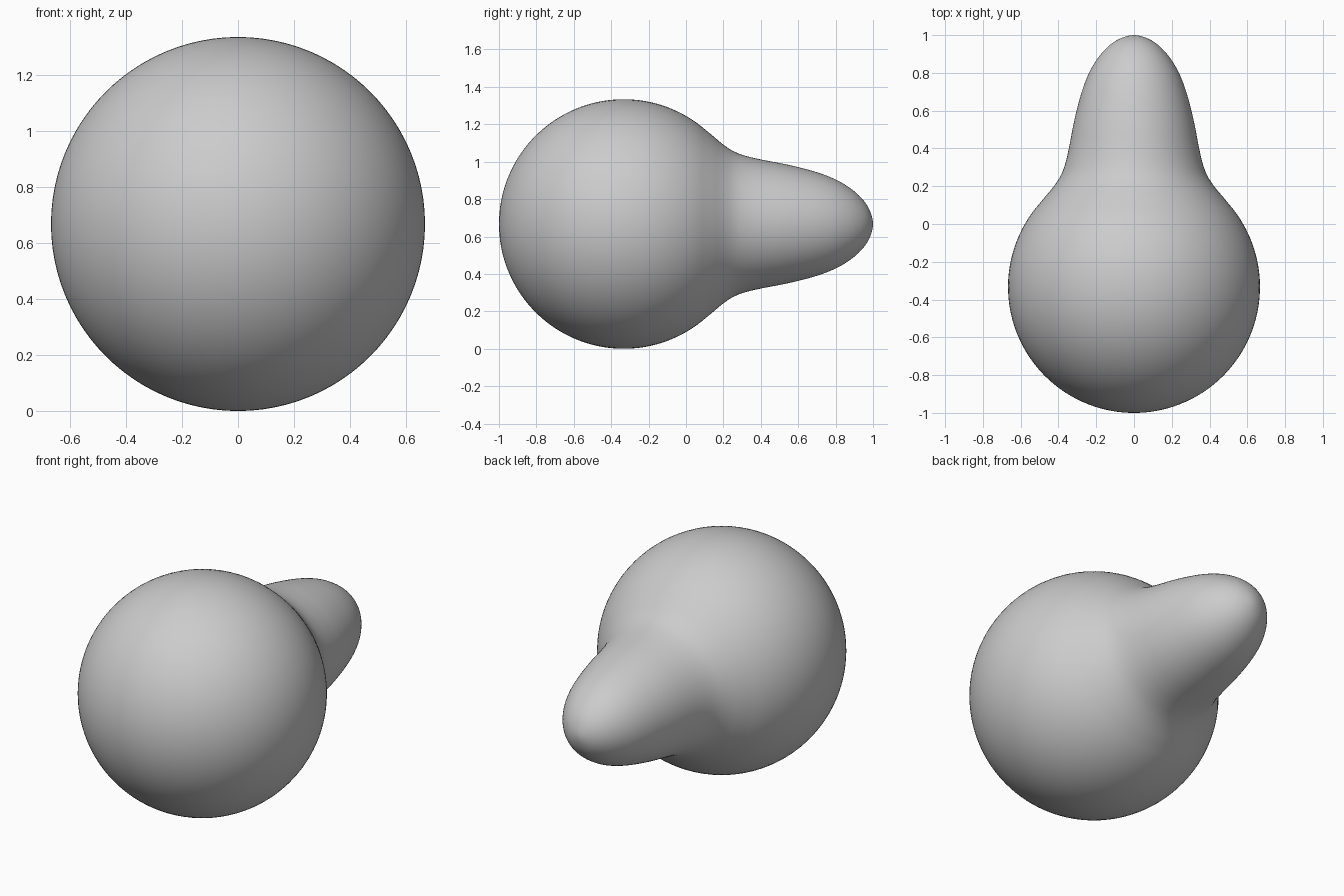
import bpy, bmesh, math
from mathutils import Vector

if "Cube" in bpy.data.objects:
    bpy.data.objects.remove(bpy.data.objects["Cube"])

SEG = 96
R, CY, CZ = 0.667, -0.333, 0.667

# Round body: arc from the front pole to where the neck blend begins
end = math.acos(-(0.08 - CY) / R)
profile = [Vector((CY - R * math.cos(end * i / 48), R * math.sin(end * i / 48)))
           for i in range(49)]

# Concave neck and tapered rounded nose, as (y, radius) control points
nose = [(0.08, 0.523), (0.14, 0.474), (0.20, 0.424), (0.26, 0.386), (0.33, 0.361),
        (0.42, 0.341), (0.52, 0.322), (0.62, 0.299), (0.72, 0.270), (0.81, 0.233),
        (0.89, 0.183), (0.95, 0.125), (0.985, 0.066), (1.0, 0.0)]
pts = [Vector(profile[-3])] + [Vector(p) for p in nose] + [Vector((0.985, -0.066))]


def smooth_point(a, b, c, d, t):
    return 0.5 * (2 * b + (c - a) * t + (2 * a - 5 * b + 4 * c - d) * t * t
                  + (3 * b - a - 3 * c + d) * t ** 3)


for i in range(1, len(pts) - 2):
    for k in range(1, 5):
        profile.append(smooth_point(*pts[i - 1:i + 3], k / 4))

# Spin the profile around the front-to-back axis
bm = bmesh.new()
front = bm.verts.new((0, -1, CZ))
back = bm.verts.new((0, 1, CZ))
rings = []
for y, r in profile[1:-1]:
    rings.append([bm.verts.new((r * math.cos(2 * math.pi * j / SEG), y,
                                CZ + r * math.sin(2 * math.pi * j / SEG)))
                  for j in range(SEG)])
for j in range(SEG):
    n = (j + 1) % SEG
    bm.faces.new((front, rings[0][j], rings[0][n]))
    bm.faces.new((back, rings[-1][n], rings[-1][j]))
    for a, b in zip(rings, rings[1:]):
        bm.faces.new((a[j], b[j], b[n], a[n]))
bmesh.ops.recalc_face_normals(bm, faces=bm.faces)
for f in bm.faces:
    f.smooth = True

mesh = bpy.data.meshes.new("round_body_with_nose")
bm.to_mesh(mesh)
bm.free()
body = bpy.data.objects.new("round_body_with_nose", mesh)
bpy.context.collection.objects.link(body)

# Plain grey surface
grey = bpy.data.materials.new("light_grey")
grey.diffuse_color = (0.6, 0.6, 0.6, 1)
grey.use_nodes = True
grey.node_tree.nodes["Principled BSDF"].inputs["Base Color"].default_value = grey.diffuse_color
mesh.materials.append(grey)
